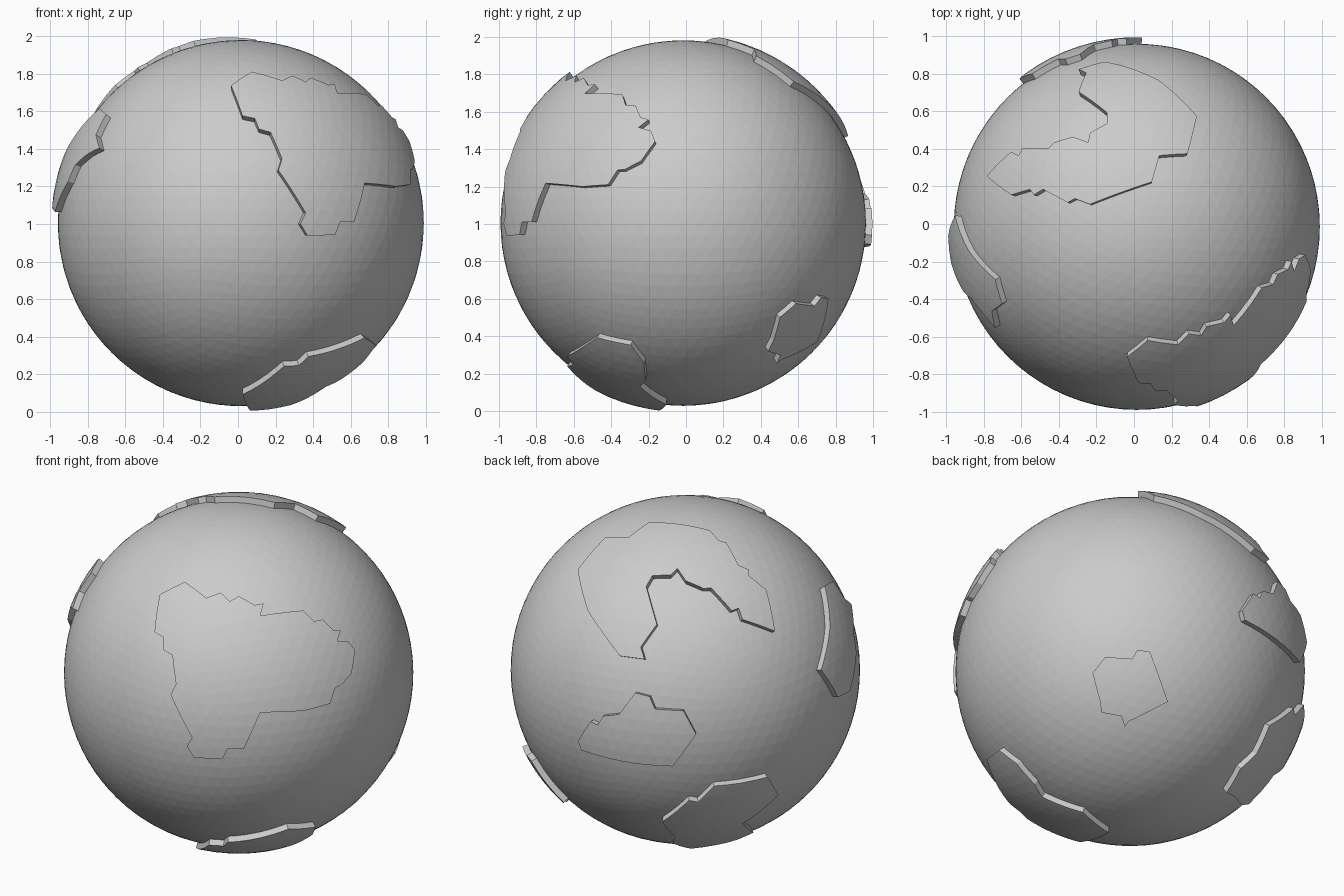
import bpy
import bmesh
from math import radians, sin, cos, sqrt
from mathutils import Vector

OCEAN_RADIUS = 0.975
LAND_RADIUS = 1.01
CENTRE = Vector((0.015, -0.015, 1.005))

old = bpy.data.objects.get("Cube")
if old:
    bpy.data.objects.remove(old, do_unlink=True)

# One plain grey for the whole globe
grey = bpy.data.materials.new("plain_grey")
grey.use_nodes = True
colour = (0.6, 0.6, 0.6, 1)
grey.diffuse_color = colour
grey.node_tree.nodes["Principled BSDF"].inputs["Base Color"].default_value = colour


def add_object(name, bm):
    mesh = bpy.data.meshes.new(name)
    bm.to_mesh(mesh)
    bm.free()
    mesh.materials.append(grey)
    obj = bpy.data.objects.new(name, mesh)
    obj.location = CENTRE
    bpy.context.scene.collection.objects.link(obj)
    return obj


def ball(name, radius):
    bm = bmesh.new()
    bmesh.ops.create_icosphere(bm, subdivisions=5, radius=radius)
    return add_object(name, bm)


def directions(azimuth, elevation, outline):
    """Lift a flat outline, in hundredths, onto the sphere facing a direction."""
    a, e = radians(azimuth), radians(elevation)
    ahead = Vector((sin(a), -cos(a), 0))
    right = Vector((cos(a), sin(a), 0))
    up = Vector((0, 0, cos(e))) - ahead * sin(e)
    toward = Vector((0, 0, sin(e))) + ahead * cos(e)
    points = []
    for u, v in outline:
        u, v = u / 100, v / 100
        w = sqrt(max(0, LAND_RADIUS ** 2 - u * u - v * v))
        points.append((right * u + up * v + toward * w).normalized())
    return points


def wedge(name, points):
    """Tapered block whose sides run from near the centre through the outline."""
    axis = sum(points, Vector()).normalized()
    bm = bmesh.new()
    outer, inner = ([bm.verts.new(p * (depth / p.dot(axis))) for p in points]
                    for depth in (1.2, 0.3))
    bm.faces.new(outer)
    bm.faces.new(inner[::-1])
    for i in range(len(points)):
        j = (i + 1) % len(points)
        bm.faces.new((outer[i], inner[i], inner[j], outer[j]))
    bmesh.ops.recalc_face_normals(bm, faces=bm.faces)
    obj = add_object(name, bm)
    obj.hide_render = True
    return obj


def continent(name, azimuth, elevation, outline):
    """Raised plate cut from a slightly larger ball, with walls down to the sea."""
    land = ball(name, LAND_RADIUS)
    cutter = wedge(name + "_cutter", directions(azimuth, elevation, outline))
    cut = land.modifiers.new("outline", "BOOLEAN")
    cut.operation, cut.solver, cut.object = "INTERSECT", "EXACT", cutter
    graph = bpy.context.evaluated_depsgraph_get()
    bm = bmesh.new()
    bm.from_mesh(land.evaluated_get(graph).to_mesh())
    land.modifiers.clear()
    bpy.data.objects.remove(cutter, do_unlink=True)

    # Keep the outer skin only, then drop short walls from its rim
    skin_limit = LAND_RADIUS * 0.99
    buried = [f for f in bm.faces if min(v.co.length for v in f.verts) < skin_limit]
    bmesh.ops.delete(bm, geom=buried, context="FACES")
    rim = [e for e in bm.edges if e.is_boundary]
    walls = bmesh.ops.extrude_edge_only(bm, edges=rim)["geom"]
    for v in walls:
        if isinstance(v, bmesh.types.BMVert):
            v.co *= 0.955
    bmesh.ops.recalc_face_normals(bm, faces=bm.faces)
    bm.to_mesh(land.data)
    bm.free()


ball("ocean_sphere", OCEAN_RADIUS)

# Large front continent
continent("front_continent", 35, 25.5, [
    (-44, 43), (-30, 50), (-18, 41), (-10, 44), (-5, 39), (0, 42), (9, 37),
    (14, 38), (12, 31), (36, 34), (42, 28), (47, 29), (53, 23), (57, 23),
    (55, 17), (61, 17), (65, 12), (63, -1), (57, -8), (54, -9), (51, -18),
    (37, -22), (12, -23), (3, -43), (-6, -43), (-9, -49), (-25, -48),
    (-29, -42), (-26, -37), (-38, -13), (-35, -7), (-37, 9), (-42, 12),
    (-42, 19), (-47, 22)])

# Hooked continent over the top
continent("top_continent", 0, 90, [
    (-80, 27), (-67, 40), (-63, 38), (-61, 42), (-47, 42), (-44, 45),
    (-34, 48), (-26, 45), (-25, 50), (-16, 55), (-16, 61), (-31, 72),
    (-27, 82), (-31, 84), (-17, 88), (12, 78), (32, 59), (27, 39), (12, 38),
    (8, 24), (-25, 12), (-33, 15), (-37, 13), (-50, 20), (-55, 17),
    (-57, 20), (-67, 17)])

# Narrow continent on the -x side
continent("side_continent", 270, 0, [
    (28, 61), (41, 58), (45, 47), (54, 40), (47, 37), (38, 31), (35, 22),
    (19, 6), (5, 8), (-6, 28), (13, 45)])

# Small island on the lower back
continent("lower_back_island", 140, -30, [
    (-21, -1), (-14, 8), (1, 7), (4, 12), (11, 11), (21, -17), (-1, -28),
    (-3, -31), (-5, -25), (-16, -23), (-17, -16)])

# Continent under the front
continent("bottom_continent", 0, -90, [
    (1, 43), (23, 62), (31, 59), (36, 62), (66, 46), (72, 28), (65, 21),
    (53, 20), (45, 23), (27, 9), (5, 13)])

# Two islands on the back
continent("back_island", 215, 25, [
    (-60, -40), (-53, -29), (-49, -31), (-46, -26), (-37, -25), (-28, -13),
    (-20, -15), (-17, -22), (-1, -23), (6, -36), (-7, -54), (-31, -52),
    (-58, -45)])
continent("lower_side_island", 215, 25, [
    (-13, -85), (2, -73), (7, -74), (16, -65), (46, -60), (52, -70),
    (32, -86), (38, -91), (29, -95), (11, -99), (3, -100), (-7, -97),
    (-6, -93)])
